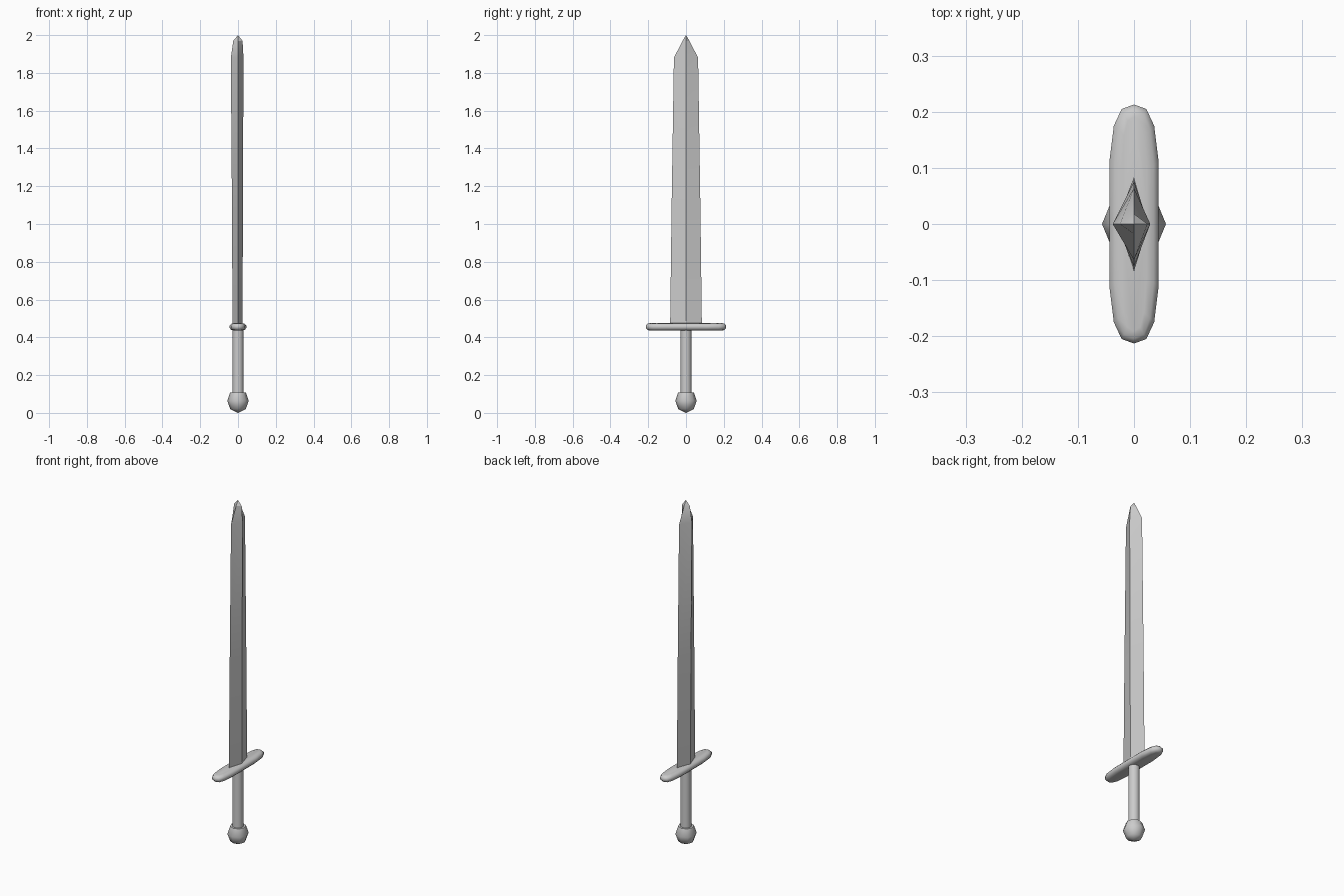
import bpy, bmesh, math

if "Cube" in bpy.data.objects:
    bpy.data.objects.remove(bpy.data.objects["Cube"])


def loft(name, rings, angle=40):
    """Skin a stack of equal-sized rings; a one-point ring closes to a tip."""
    bm = bmesh.new()
    loops = [[bm.verts.new(p) for p in ring] for ring in rings]
    for a, b in zip(loops, loops[1:]):
        n = max(len(a), len(b))
        for i in range(n):
            j = (i + 1) % n
            if len(a) == 1:
                bm.faces.new((a[0], b[j], b[i]))
            elif len(b) == 1:
                bm.faces.new((a[i], a[j], b[0]))
            else:
                bm.faces.new((a[i], a[j], b[j], b[i]))
    for end in (loops[0], loops[-1]):
        if len(end) > 2:
            bm.faces.new(end)
    bmesh.ops.recalc_face_normals(bm, faces=bm.faces[:])
    mesh = bpy.data.meshes.new(name)
    bm.to_mesh(mesh)
    bm.free()
    obj = bpy.data.objects.new(name, mesh)
    bpy.context.collection.objects.link(obj)
    bpy.context.view_layer.objects.active = obj
    obj.select_set(True)
    bpy.ops.object.shade_smooth_by_angle(angle=math.radians(angle))
    obj.select_set(False)
    return obj


def circle(r, z, n):
    if r == 0:
        return [(0, 0, z)]
    return [(r * math.cos(2 * math.pi * i / n), r * math.sin(2 * math.pi * i / n), z)
            for i in range(n)]


def diamond(left, right, half, z):
    return [(right, 0, z), (0, half, z), (-left, 0, z), (0, -half, z)]


# Blade: slightly uneven diamond section, tapering to a point
loft("blade", [
    diamond(0.029, 0.024, 0.084, 0.455),
    diamond(0.032, 0.026, 0.076, 1.10),
    diamond(0.038, 0.029, 0.064, 1.88),
    diamond(0.025, 0.024, 0.018, 1.97),
    [(0, 0, 2.0)],
], 25)

# Crossguard: rounded oblong, mirrored from a quarter outline
quarter = [(0.044, 0.0), (0.044, 0.11), (0.036, 0.175), (0.022, 0.205)]
half = quarter + [(0, 0.213)] + [(-x, y) for x, y in reversed(quarter)]
outline = half + [(x, -y) for x, y in reversed(half[1:-1])]


def guard_ring(inset, z):
    return [(x * (1 - inset / 0.044), y * (1 - inset / 0.213), z) for x, y in outline]


loft("crossguard", [guard_ring(i, z) for i, z in (
    (0.022, 0.436), (0.009, 0.439), (0.0, 0.449), (0.0, 0.463),
    (0.009, 0.472), (0.022, 0.475))], 60)

# Grip
loft("grip", [circle(0.029, z, 16) for z in (0.09, 0.45)])

# Pommel: low-poly ball with a flattened top
loft("pommel", [circle(r, z, 8) for r, z in (
    (0, 0.0), (0.041, 0.02), (0.057, 0.064), (0.042, 0.107))], 60)
